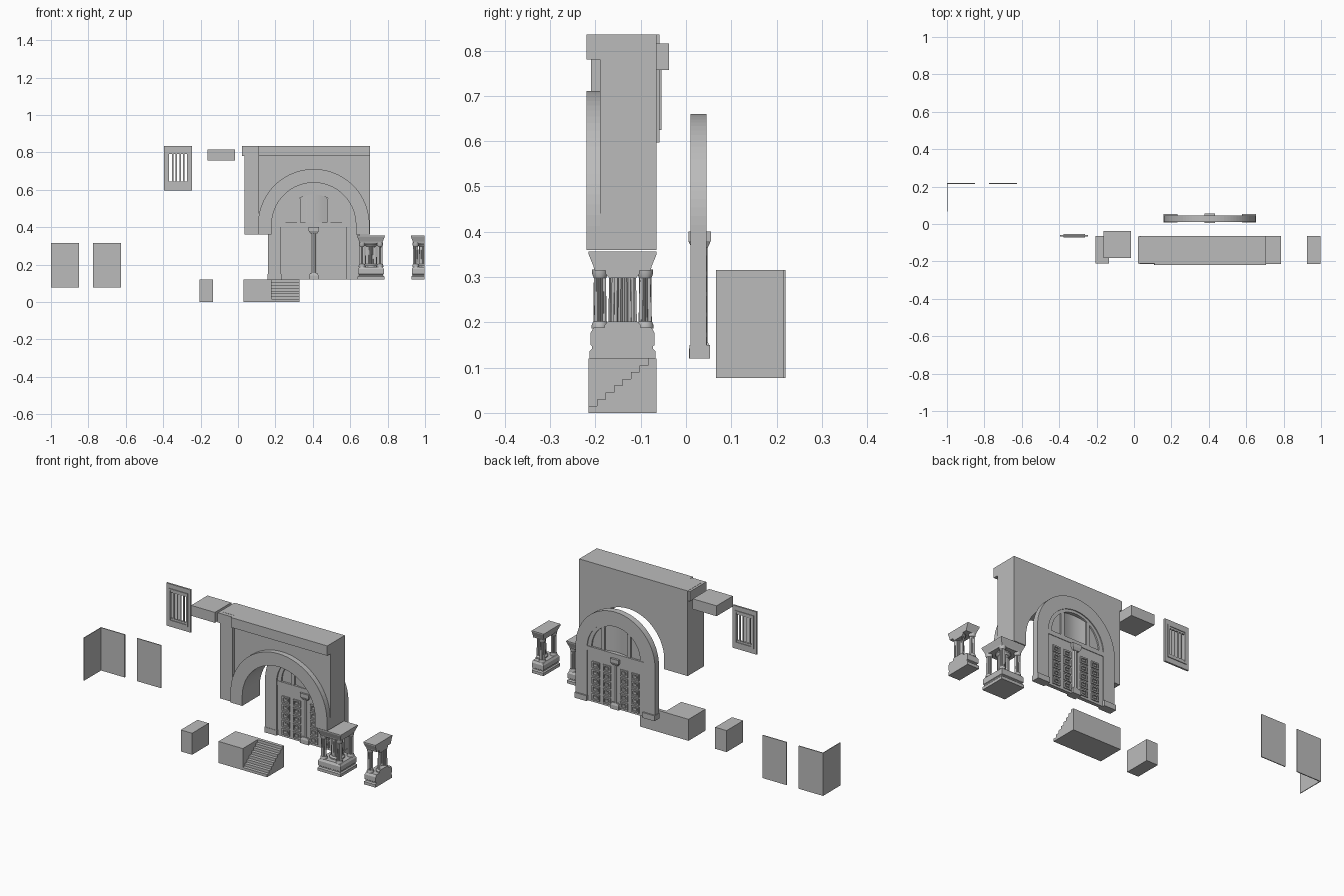
import bpy, bmesh
from math import pi, sin, cos

cube = bpy.data.objects.get("Cube")
if cube:
    bpy.data.objects.remove(cube, do_unlink=True)

stone = bpy.data.materials.new("grey stone")
stone.use_nodes = True
GREY = (0.5, 0.5, 0.5, 1)
stone.diffuse_color = GREY
stone.node_tree.nodes["Principled BSDF"].inputs["Base Color"].default_value = GREY


def loft(name, sections, caps=True, cut_x=None, smooth=False):
    """Skin a list of equal-length closed sections; optionally keep only x < cut_x."""
    bm = bmesh.new()
    rings = [[bm.verts.new(p) for p in s] for s in sections]
    n = len(rings[0])
    for a, b in zip(rings, rings[1:]):
        for i in range(n):
            j = (i + 1) % n
            bm.faces.new((a[i], a[j], b[j], b[i]))
    if caps:
        bm.faces.new(rings[0][::-1])
        bm.faces.new(rings[-1])
    bmesh.ops.recalc_face_normals(bm, faces=bm.faces)
    if cut_x is not None:
        cut = bmesh.ops.bisect_plane(bm, geom=bm.verts[:] + bm.edges[:] + bm.faces[:],
                                     plane_co=(cut_x, 0, 0), plane_no=(1, 0, 0), clear_outer=True)
        if caps:
            edges = [e for e in cut["geom_cut"] if isinstance(e, bmesh.types.BMEdge)]
            bmesh.ops.holes_fill(bm, edges=edges, sides=0)
    mesh = bpy.data.meshes.new(name)
    bm.to_mesh(mesh)
    bm.free()
    mesh.materials.append(stone)
    obj = bpy.data.objects.new(name, mesh)
    bpy.context.collection.objects.link(obj)
    if smooth:
        bpy.ops.object.select_all(action="DESELECT")
        obj.select_set(True)
        bpy.context.view_layer.objects.active = obj
        bpy.ops.object.shade_smooth_by_angle(angle=0.6)
    return obj


def prism(name, outline, y0, y1, **kw):
    return loft(name, [[(x, y, z) for x, z in outline] for y in (y0, y1)], **kw)


def box(name, x0, x1, y0, y1, z0, z1):
    return prism(name, [(x0, z0), (x1, z0), (x1, z1), (x0, z1)], y0, y1)


def rect(cx, cy, hx, hy, z):
    return [(cx - hx, cy - hy, z), (cx + hx, cy - hy, z), (cx + hx, cy + hy, z), (cx - hx, cy + hy, z)]


def circle(cx, cy, r, z, n, flute=1.0):
    return [(cx + r * (flute if i % 2 else 1) * cos(2 * pi * i / n),
             cy + r * (flute if i % 2 else 1) * sin(2 * pi * i / n), z) for i in range(n)]


def arc(r, cz, n=40, start=pi, end=0.0):
    return [(CX + r * cos(start + (end - start) * i / n),
             cz + r * sin(start + (end - start) * i / n)) for i in range(n + 1)]


def arch_band(name, outer, inner, cz, foot, y0, y1):
    outline = [(CX - outer, foot)] + arc(outer, cz) + [(CX + outer, foot), (CX + inner, foot)]
    outline += arc(inner, cz)[::-1] + [(CX - inner, foot)]
    return prism(name, outline, y0, y1)


def panel_frame(name, x0, x1, z0, z1, border, y0, y1):
    box(name + "_left", x0, x0 + border, y0, y1, z0, z1)
    box(name + "_right", x1 - border, x1, y0, y1, z0, z1)
    box(name + "_bottom", x0 + border, x1 - border, y0, y1, z0, z0 + border)
    box(name + "_top", x0 + border, x1 - border, y0, y1, z1 - border, z1)


CX, SPRING = 0.405, 0.413

# Arched wall with raised arch ring, side pilaster and cornice
wall = [(0.035, 0.36), (0.035, 0.835), (0.705, 0.835), (0.705, 0.36), (CX + 0.225, 0.36)]
wall += arc(0.225, SPRING)[::-1] + [(CX - 0.225, 0.36)]
prism("arched_wall", wall, -0.19, -0.065)
arch_band("arch_ring", 0.298, 0.225, SPRING, 0.36, -0.22, -0.19)
box("wall_pilaster", 0.035, 0.112, -0.21, -0.19, 0.36, 0.78)
box("pilaster_cap", 0.022, 0.112, -0.21, -0.066, 0.78, 0.834)
box("cornice", 0.11, 0.705, -0.22, -0.19, 0.78, 0.835)

# Door surround and fanlight
arch_band("door_surround", 0.245, 0.175, 0.415, 0.12, 0.01, 0.045)
for side in (-1, 1):
    edge = CX + side * 0.21
    box("surround_plinth", edge - 0.037, edge + 0.037, 0.008, 0.053, 0.12, 0.15)
arch_band("fanlight_rim", 0.178, 0.15, 0.425, 0.415, 0.018, 0.04)
box("transom", CX - 0.178, CX + 0.178, 0.015, 0.043, 0.4, 0.425)
for side in (-1, 1):
    x = CX + side * 0.08
    box("fanlight_mullion", x - 0.01, x + 0.01, 0.018, 0.04, 0.42, 0.554)
    pane = arc(0.152, 0.425, 16, pi / 2 - side * 0.55, pi / 2 - side * pi / 2)
    prism("side_pane", [(CX + side * 0.08, 0.425)] + pane, 0.026, 0.032)

# Bowed centre pane, trimmed to the fanlight radius
steps = 16
xs = [-0.072 + 0.144 * i / steps for i in range(steps + 1)]
sections = []
for x in xs:
    y = 0.03 - 0.012 * cos(pi * x / 0.144)
    top = 0.425 + (0.152 ** 2 - x * x) ** 0.5
    sections.append([(CX + x, y, 0.42), (CX + x, y + 0.003, 0.42), (CX + x, y + 0.003, top), (CX + x, y, top)])
loft("bowed_centre_pane", sections, smooth=True)

# Double door leaves with raised panels on both faces
for side in (-1, 1):
    x0, x1 = sorted((CX + side * 0.012, CX + side * 0.176))
    box("door_leaf", x0, x1, 0.02, 0.04, 0.12, 0.405)
    for column in (0.053, 0.122):
        for row in range(5):
            x, z = CX + side * column, 0.15 + row * 0.045
            for y0, y1 in ((0.014, 0.02), (0.04, 0.046)):
                panel_frame("door_panel", x - 0.023, x + 0.023, z - 0.018, z + 0.018, 0.008, y0, y1)
                box("panel_boss", x - 0.008, x + 0.008, y0 + 0.001, y1 - 0.001, z - 0.005, z + 0.005)

# Post between the leaves
loft("door_post", [circle(CX, 0.03, 0.018, z, 24, 0.9) for z in (0.15, 0.37)])
loft("door_post_base", [rect(CX, 0.03, 0.026, 0.023, 0.12), rect(CX, 0.03, 0.026, 0.023, 0.142),
                        rect(CX, 0.03, 0.019, 0.019, 0.155)])
loft("door_post_capital", [rect(CX, 0.03, 0.018, 0.018, 0.365), rect(CX, 0.03, 0.027, 0.025, 0.38),
                           rect(CX, 0.03, 0.027, 0.025, 0.4)])

# Staircase with landing, and the spare plinth block
box("landing", 0.03, 0.18, -0.215, -0.065, 0, 0.12)
profile = [(-0.065, 0), (-0.215, 0)]
COUNT = 8
for i in range(COUNT):
    y = -0.215 + i * 0.0187
    z = (i + 1) * 0.12 / COUNT
    profile += [(y, z), (y + 0.0187, z)]
loft("stairs", [[(x, y, z) for y, z in profile] for x in (0.18, 0.33)])
box("plinth_block", -0.205, -0.135, -0.212, -0.065, 0, 0.12)


# Column clusters: stepped base, fluted shafts and flared cap
def column(name, cx, cy, r, cut_x):
    n = 40
    loft(name + "_shaft", [circle(cx, cy, r * 0.88, 0.2, n, 0.86), circle(cx, cy, r * 0.82, 0.3, n, 0.86)],
         caps=False, cut_x=cut_x)
    for part, radii in (("foot", ((1.1, 0.186), (1.1, 0.194), (0.9, 0.202))),
                        ("head", ((0.84, 0.298), (1.05, 0.308), (1.05, 0.317)))):
        loft(name + "_" + part, [circle(cx, cy, r * k, z, 24) for k, z in radii],
             cut_x=cut_x, smooth=True)


def cluster(cx, cut_x=None):
    cy = -0.14
    base = ((0.073, 0.12), (0.073, 0.136), (0.067, 0.142), (0.067, 0.147), (0.071, 0.15),
            (0.071, 0.176), (0.064, 0.188))
    loft("cluster_base", [rect(cx, cy, h - 0.002, h, z) for h, z in base], cut_x=cut_x)
    cap = ((0.062, 0.314), (0.064, 0.323), (0.075, 0.35), (0.075, 0.356))
    loft("cluster_cap", [rect(cx, cy, h - 0.001, h, z) for h, z in cap], cut_x=cut_x)
    column("centre_column", cx, cy, 0.036, cut_x)
    for sx in (-1, 1):
        if cut_x is None or sx < 0:
            for sy in (-1, 1):
                column("corner_column", cx + sx * 0.048, cy + sy * 0.05, 0.0165, None)


cluster(0.711)
cluster(0.998, 0.998)

# Slotted window grille
panel_frame("grille_frame", -0.395, -0.245, 0.597, 0.835, 0.02, -0.068, -0.058)
panel_frame("grille_moulding", -0.378, -0.262, 0.625, 0.81, 0.01, -0.072, -0.054)
box("grille_sill", -0.376, -0.264, -0.068, -0.058, 0.615, 0.645)
box("grille_head", -0.376, -0.264, -0.068, -0.058, 0.79, 0.817)
for i in range(4):
    x = -0.35 + i * 0.02
    box("grille_bar", x - 0.004, x + 0.004, -0.067, -0.059, 0.64, 0.795)

# Cornice block and thin wall slabs
box("cornice_block", -0.162, -0.015, -0.182, -0.038, 0.757, 0.815)
box("back_slab", -1, -0.85, 0.215, 0.22, 0.077, 0.316)
box("side_slab", -1, -0.996, 0.066, 0.215, 0.077, 0.316)
box("loose_slab", -0.775, -0.625, 0.215, 0.22, 0.077, 0.316)
